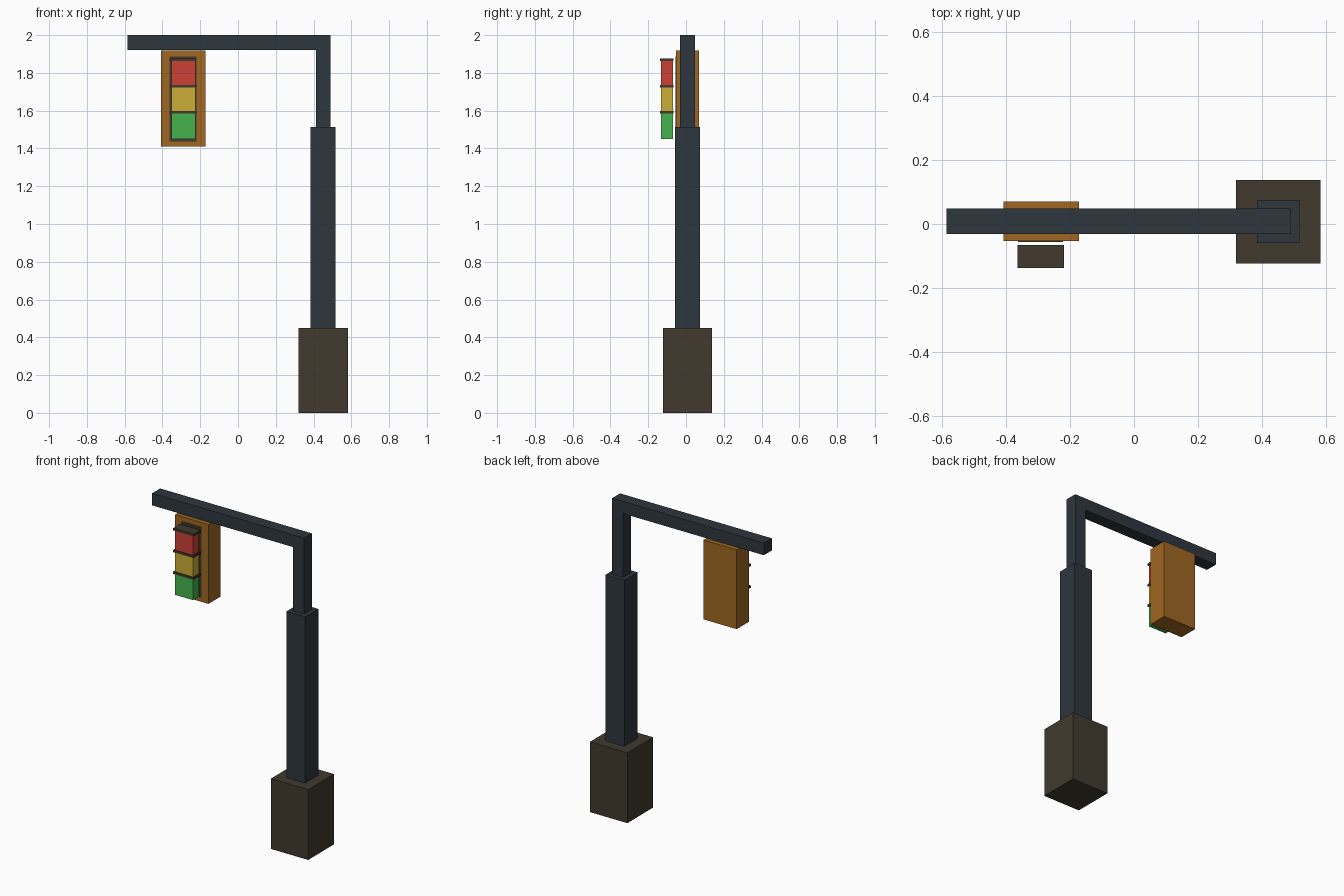
import bpy, bmesh

if "Cube" in bpy.data.objects:
    bpy.data.objects.remove(bpy.data.objects["Cube"])

def material(name, rgb):
    m = bpy.data.materials.new(name)
    m.diffuse_color = (*rgb, 1)
    m.use_nodes = True
    m.node_tree.nodes["Principled BSDF"].inputs["Base Color"].default_value = m.diffuse_color
    return m

STEEL = material("dark steel", (0.027, 0.037, 0.047))
BROWN = material("dark brown", (0.052, 0.042, 0.027))
AMBER = material("amber housing", (0.35, 0.135, 0.016))
LAMPS = {
    "red": material("red lamp", (0.60, 0.052, 0.035)),
    "yellow": material("yellow lamp", (0.60, 0.42, 0.038)),
    "green": material("green lamp", (0.06, 0.45, 0.075)),
}

def prism(name, outline, y0, y1, mat):
    """Extrude an x/z outline from y0 back to y1."""
    bm = bmesh.new()
    face = bm.faces.new([bm.verts.new((x, y0, z)) for x, z in outline])
    ext = bmesh.ops.extrude_face_region(bm, geom=[face])["geom"]
    bmesh.ops.translate(bm, vec=(0, y1 - y0, 0),
                        verts=[v for v in ext if isinstance(v, bmesh.types.BMVert)])
    bmesh.ops.recalc_face_normals(bm, faces=bm.faces)
    me = bpy.data.meshes.new(name)
    bm.to_mesh(me)
    bm.free()
    me.materials.append(mat)
    ob = bpy.data.objects.new(name, me)
    bpy.context.collection.objects.link(ob)
    return ob

def box(name, x, y, z, mat):
    return prism(name, [(x[0], z[0]), (x[1], z[0]), (x[1], z[1]), (x[0], z[1])],
                 y[0], y[1], mat)

# Base and lower pole
box("base", (0.319, 0.583), (-0.123, 0.138), (0, 0.45), BROWN)
box("lower_pole", (0.384, 0.517), (-0.059, 0.075), (0.45, 1.513), STEEL)

# Upper post and arm in one bent piece
prism("arm", [(0.412, 1.513), (0.489, 1.513), (0.489, 2.0), (-0.585, 2.0),
              (-0.585, 1.922), (0.412, 1.922)], -0.032, 0.048, STEEL)

# Signal housing with dark front panel
box("housing", (-0.408, -0.172), (-0.053, 0.07), (1.41, 1.918), AMBER)
box("front_panel", (-0.362, -0.221), (-0.056, -0.053), (1.436, 1.888), BROWN)

# Lamps, each with a small visor above
for i, (color, mat) in enumerate(LAMPS.items()):
    top = 1.862 - i * 0.139
    box(color + "_lamp", (-0.352, -0.226), (-0.132, -0.07),
        (top - (0.125 if i < 2 else 0.134), top), mat)
    box(color + "_visor", (-0.363, -0.219), (-0.138, -0.066), (top, top + 0.014), BROWN)
